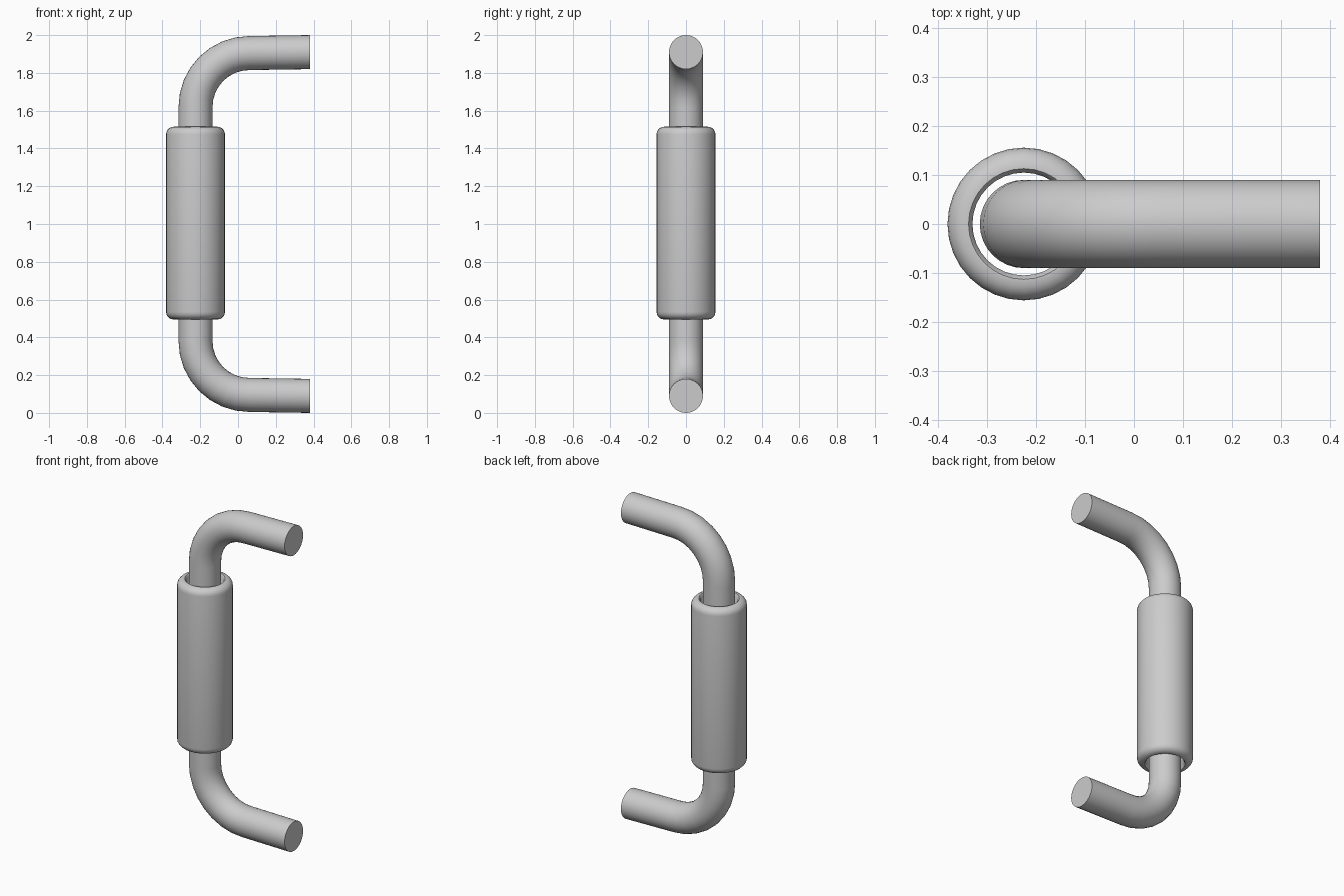
import bpy, bmesh
from math import sin, cos, pi, radians
from mathutils import Vector

if "Cube" in bpy.data.objects:
    bpy.data.objects.remove(bpy.data.objects["Cube"])

SIDES = 32
AXIS_X = -0.225


def finish(name, bm):
    bmesh.ops.recalc_face_normals(bm, faces=bm.faces)
    mesh = bpy.data.meshes.new(name)
    bm.to_mesh(mesh)
    bm.free()
    obj = bpy.data.objects.new(name, mesh)
    bpy.context.collection.objects.link(obj)
    bpy.ops.object.select_all(action='DESELECT')
    obj.select_set(True)
    bpy.context.view_layer.objects.active = obj
    bpy.ops.object.shade_smooth_by_angle(angle=radians(40))


def bridge(bm, a, b):
    for i in range(SIDES):
        j = (i + 1) % SIDES
        bm.faces.new((a[i], a[j], b[j], b[i]))


# Bent bar: round section swept along a C-shaped path in the xz plane
BAR_R, BEND, STEPS = 0.09, 0.285, 8
lower = [(0.38, 0.09, 0.0)]
for k in range(STEPS + 1):
    t = pi / 2 * k / STEPS
    lower.append((AXIS_X + BEND - BEND * sin(t), 0.095 + BEND - BEND * cos(t), t))
path = lower + [(x, 2 - z, pi - t) for x, z, t in reversed(lower)]

bm = bmesh.new()
rings = []
for x, z, t in path:
    across = Vector((sin(t), 0, cos(t)))
    rings.append([bm.verts.new(Vector((x, 0, z)) + BAR_R * (
        across * cos(a) + Vector((0, sin(a), 0))))
        for a in (2 * pi * i / SIDES for i in range(SIDES))])
for a, b in zip(rings, rings[1:]):
    bridge(bm, a, b)
bm.faces.new(rings[0])
bm.faces.new(rings[-1])
finish("handle_bar", bm)

# Grip sleeve: hollow tube with rounded rims, revolved around the bar
IN_R, OUT_R, Z0, Z1, ROUND = 0.105, 0.156, 0.495, 1.515, 0.04
arc = [pi / 2 * k / 5 for k in range(6)]
bottom = [(IN_R, Z0 + 0.01), (IN_R + 0.008, Z0)]
bottom += [(OUT_R - ROUND + ROUND * sin(t), Z0 + ROUND - ROUND * cos(t)) for t in arc]
profile = bottom + [(r, Z0 + Z1 - z) for r, z in reversed(bottom)]

bm = bmesh.new()
rings = [[bm.verts.new((AXIS_X + r * cos(2 * pi * i / SIDES), r * sin(2 * pi * i / SIDES), z))
          for i in range(SIDES)] for r, z in profile]
for a, b in zip(rings, rings[1:] + rings[:1]):
    bridge(bm, a, b)
finish("grip_sleeve", bm)
